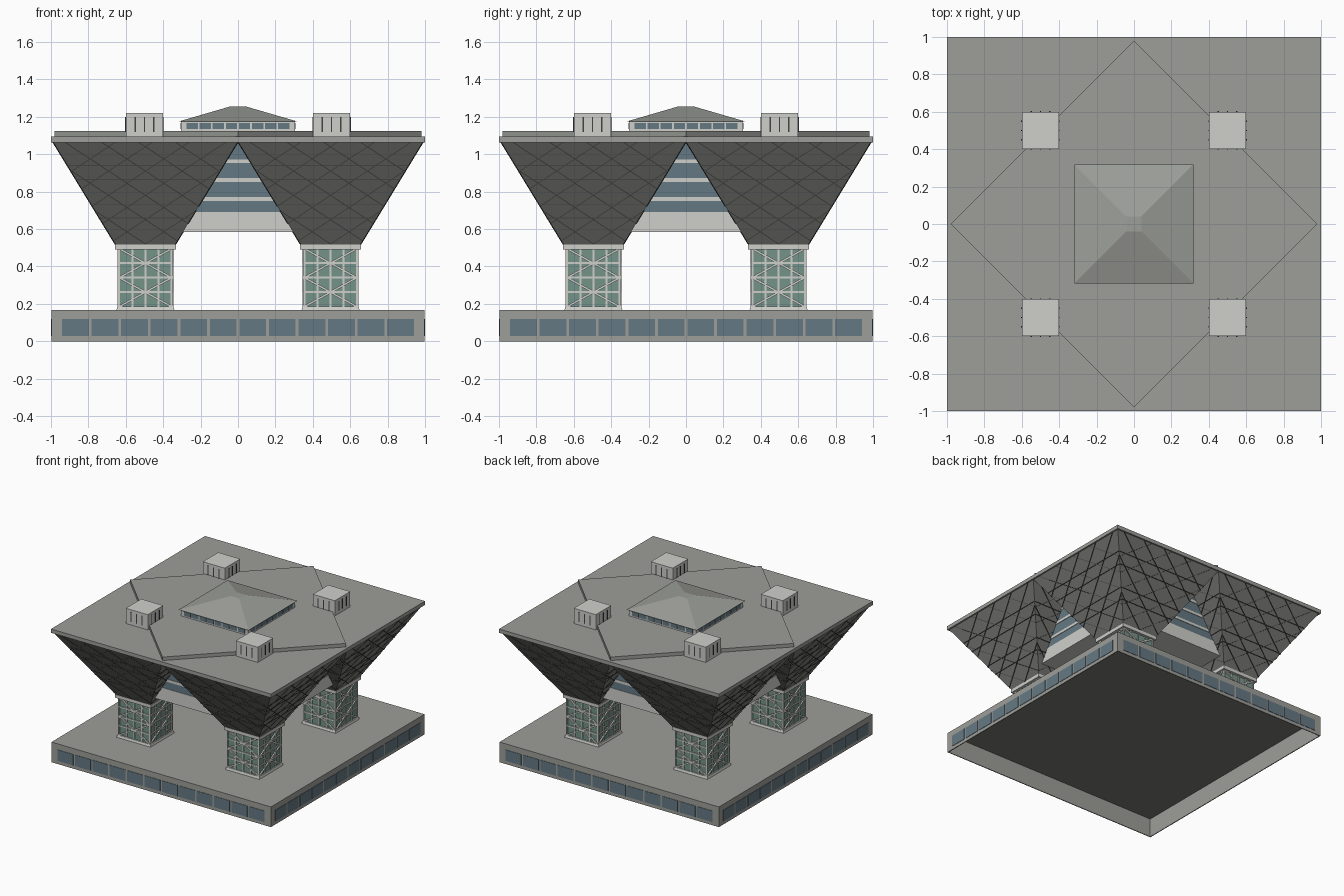
import bpy, bmesh, math
from mathutils import Matrix, Vector

cube = bpy.data.objects.get("Cube")
if cube:
    bpy.data.objects.remove(cube)


def material(name, rgb):
    lin = [((c / 255 + 0.055) / 1.055) ** 2.4 for c in rgb] + [1]
    m = bpy.data.materials.new(name)
    m.use_nodes = True
    m.diffuse_color = lin
    m.node_tree.nodes["Principled BSDF"].inputs["Base Color"].default_value = lin
    return m


CONCRETE = material("concrete_grey", (157, 159, 153))
CLADDING = material("cladding_grey", (121, 121, 118))
SEAM = material("seam_dark", (66, 66, 65))
LIGHT = material("pale_panel", (207, 207, 203))
BLUE = material("blue_glass", (101, 121, 132))
TEAL = material("teal_glass", (116, 148, 138))

QUARTERS = [Matrix.Rotation(k * math.pi / 2, 4, 'Z') for k in range(4)]
CENTRE = 0.495
CORNERS = [(sx * CENTRE, sy * CENTRE) for sx in (-1, 1) for sy in (-1, 1)]


def finish(name, bm, mat):
    mesh = bpy.data.meshes.new(name)
    bm.to_mesh(mesh)
    bm.free()
    mesh.materials.append(mat)
    ob = bpy.data.objects.new(name, mesh)
    bpy.context.collection.objects.link(ob)
    return ob


def add_frustum(bm, x, y, z0, z1, h0, h1):
    """Square block with half-width h0 at the bottom and h1 at the top."""
    rings = [[bm.verts.new((x + a * h, y + b * h, z))
              for a, b in ((-1, -1), (1, -1), (1, 1), (-1, 1))]
             for z, h in ((z0, h0), (z1, h1))]
    low, high = rings
    bm.faces.new(low[::-1])
    bm.faces.new(high)
    for i in range(4):
        j = (i + 1) % 4
        bm.faces.new((low[i], low[j], high[j], high[i]))


def add_box(bm, lo, hi, matrix=Matrix()):
    lo, hi = Vector(lo), Vector(hi)
    place = Matrix.Translation((lo + hi) / 2) @ Matrix.Diagonal((*(hi - lo), 1))
    bmesh.ops.create_cube(bm, size=1, matrix=matrix @ place)


def add_bar(bm, a, b, width, depth, matrix):
    """Rectangular bar from a to b lying on a face that looks towards -y."""
    a, b = Vector(a), Vector(b)
    along = (b - a).normalized()
    side = along.cross(Vector((0, 1, 0))).normalized()
    out = along.cross(side)
    frame = Matrix((along * (b - a).length, side * width, out * depth)).transposed().to_4x4()
    bmesh.ops.create_cube(bm, size=1, matrix=matrix @ Matrix.Translation((a + b) / 2) @ frame)


def blocks(name, mat, z0, z1, h0, h1, places=((0, 0),)):
    bm = bmesh.new()
    for x, y in places:
        add_frustum(bm, x, y, z0, z1, h0, h1)
    return finish(name, bm, mat)


def window_row(name, mat, half, count, pitch, width, z0, z1, places=((0, 0),)):
    """Thin plates in a row on all four sides of a square block."""
    bm = bmesh.new()
    for px, py in places:
        for q in QUARTERS:
            m = Matrix.Translation((px, py, 0)) @ q
            for i in range(count):
                x = (i - (count - 1) / 2) * pitch
                add_box(bm, (x - width / 2, -half - 0.003, z0),
                        (x + width / 2, -half + 0.003, z1), m)
    finish(name, bm, mat)


# Podium: roof and walls, open underneath, with a dark ceiling
bm = bmesh.new()
for q in QUARTERS:
    add_box(bm, (-0.997, -0.997, 0), (0.997, -0.99, 0.16), q)
finish("podium_walls", bm, CONCRETE)
blocks("podium_roof", CONCRETE, 0.158, 0.166, 0.997, 0.997)
blocks("podium_ceiling", CLADDING, 0.153, 0.158, 0.99, 0.99)
window_row("podium_windows", BLUE, 0.997, 12, 0.158, 0.143, 0.027, 0.118)

# Glazed towers with plinths and capitals
blocks("tower_plinths", LIGHT, 0.166, 0.185, 0.155, 0.15, CORNERS)
blocks("tower_glass", TEAL, 0.185, 0.495, 0.14, 0.14, CORNERS)
blocks("tower_capitals", LIGHT, 0.492, 0.518, 0.163, 0.163, CORNERS)

# Lattice on the towers
bm = bmesh.new()
for cx, cy in CORNERS:
    for q in QUARTERS:
        m = Matrix.Translation((cx, cy, 0)) @ q
        y, w = -0.142, 0.14
        for i in range(-2, 3):
            add_bar(bm, (i * w / 2, y, 0.185), (i * w / 2, y, 0.495), 0.01, 0.012, m)
        for z in (0.263, 0.34, 0.418):
            add_bar(bm, (-w, y, z), (w, y, z), 0.01, 0.012, m)
        for z0, z1 in ((0.185, 0.34), (0.34, 0.495)):
            add_bar(bm, (-w, y, z0), (w, y, z1), 0.012, 0.016, m)
            add_bar(bm, (-w, y, z1), (w, y, z0), 0.012, 0.016, m)
finish("tower_lattice", bm, LIGHT)

# Flared inverted pyramids carrying the deck
Z0, Z1, H0, H1 = 0.518, 1.066, 0.16, 0.494
blocks("flared_supports", CLADDING, Z0, Z1, H0, H1, CORNERS)
SLOPE = (H1 - H0) / (Z1 - Z0)


def half_at(z):
    return H0 + (z - Z0) * SLOPE


def seam_ends(z_mid, rise):
    """Clip the line z = z_mid + rise * u to the sloping face."""
    inside = []
    for i in range(401):
        u = (i / 200 - 1) * H1
        z = z_mid + rise * u
        if Z0 <= z <= Z1 and abs(u) <= half_at(z):
            inside.append((u, -half_at(z) - 0.001, z))
    return (inside[0], inside[-1]) if len(inside) > 8 else None


# Cladding seams, horizontal and diagonal
lines = [(z, 0) for z in (0.66, 0.73, 0.865, 0.94)]
lines += [(0.52 + 0.13 * i, s * 0.66) for i in range(6) for s in (-1, 1)]
bm = bmesh.new()
for z_mid, rise in lines:
    ends = seam_ends(z_mid, rise)
    if ends:
        for cx, cy in CORNERS:
            for q in QUARTERS:
                add_bar(bm, *ends, 0.005, 0.004, Matrix.Translation((cx, cy, 0)) @ q)
finish("cladding_seams", bm, SEAM)

# Suspended hall between the supports
blocks("hall_base", LIGHT, 0.585, 0.69, 0.66, 0.66)
blocks("hall_glass", BLUE, 0.69, 1.066, 0.657, 0.657)
for i, z in enumerate((0.75, 0.851, 0.952)):
    blocks("hall_band_%d" % (i + 1), LIGHT, z, z + 0.021, 0.661, 0.661)

# Roof deck with a raised diamond
blocks("roof_deck", CONCRETE, 1.064, 1.095, 1.0, 1.0)
diamond = blocks("raised_diamond", CONCRETE, 1.095, 1.124, 0.98 / math.sqrt(2), 0.98 / math.sqrt(2))
diamond.rotation_euler.z = math.pi / 4

# Rooftop plant boxes with louvres
BOXES = [(sx * 0.5, sy * 0.5) for sx in (-1, 1) for sy in (-1, 1)]
blocks("plant_boxes", LIGHT, 1.095, 1.22, 0.1, 0.1, BOXES)
window_row("plant_louvres", SEAM, 0.1, 3, 0.05, 0.007, 1.12, 1.2, BOXES)

# Central roof lantern
blocks("lantern_wall", LIGHT, 1.124, 1.177, 0.305, 0.305)
window_row("lantern_windows", BLUE, 0.305, 8, 0.07, 0.06, 1.134, 1.167)
blocks("lantern_roof", CONCRETE, 1.175, 1.256, 0.318, 0.04)
